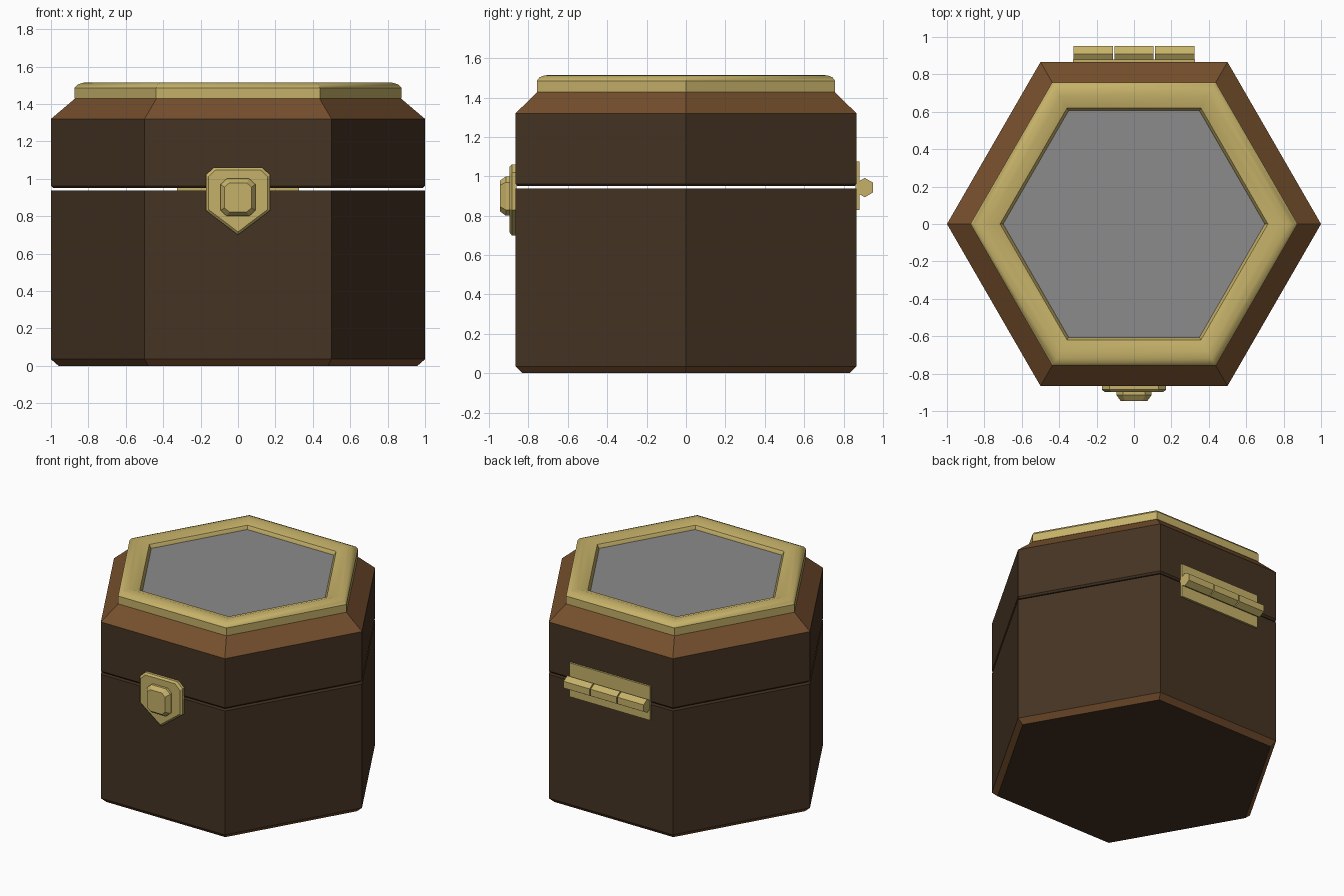
import bpy, bmesh
from math import cos, sin, pi, radians

cube = bpy.data.objects.get("Cube")
if cube:
    bpy.data.objects.remove(cube)


def material(name, rgb):
    m = bpy.data.materials.new(name)
    m.use_nodes = True
    m.diffuse_color = (*rgb, 1)
    m.node_tree.nodes["Principled BSDF"].inputs["Base Color"].default_value = (*rgb, 1)
    return m


dark_wood = material("dark wood", (0.06, 0.034, 0.017))
warm_wood = material("warm wood", (0.18, 0.078, 0.026))
brass = material("brass", (0.56, 0.44, 0.14))
glass = material("grey panel", (0.26, 0.26, 0.26))


def loft(name, rings, mats, closed=False):
    """Join equal-sized point rings; cap the ends or close the loop."""
    bm = bmesh.new()
    loops = [[bm.verts.new(p) for p in ring] for ring in rings]
    n = len(loops[0])
    pairs = list(zip(loops, loops[1:]))
    if closed:
        pairs.append((loops[-1], loops[0]))
    else:
        bm.faces.new(loops[0])
        bm.faces.new(loops[-1])
    for a, b in pairs:
        for i in range(n):
            j = (i + 1) % n
            bm.faces.new((a[i], a[j], b[j], b[i]))
    bmesh.ops.recalc_face_normals(bm, faces=bm.faces)
    mesh = bpy.data.meshes.new(name)
    bm.to_mesh(mesh)
    bm.free()
    obj = bpy.data.objects.new(name, mesh)
    bpy.context.collection.objects.link(obj)
    for m in mats:
        mesh.materials.append(m)
    return obj


def hexagon(r, z):
    return [(r * cos(i * pi / 3), r * sin(i * pi / 3), z) for i in range(6)]


def hex_part(name, profile, mats, closed=False):
    return loft(name, [hexagon(r, z) for r, z in profile], mats, closed)


def paint_slopes(obj):
    """Chamfered faces, neither upright nor flat, take the second colour."""
    for f in obj.data.polygons:
        f.material_index = int(0.2 < abs(f.normal.z) < 0.95)


# Box and lid
box = hex_part("box_body", [(0.96, 0), (1, 0.035), (1, 0.938)], [dark_wood, warm_wood])
paint_slopes(box)
hex_part("lid_side", [(0.988, 0.95), (1, 0.962), (1, 1.32)], [dark_wood])
hex_part("lid_slope", [(1, 1.32), (0.87, 1.43)], [warm_wood])

# Rounded frame around the lid panel
frame = hex_part("lid_frame", [(0.875, 1.428), (0.875, 1.485), (0.859, 1.503), (0.831, 1.513),
                               (0.785, 1.515), (0.716, 1.496), (0.698, 1.47), (0.698, 1.428)],
                 [brass], closed=True)
bpy.ops.object.select_all(action="DESELECT")
frame.select_set(True)
bpy.context.view_layer.objects.active = frame
bpy.ops.object.shade_smooth_by_angle(angle=radians(35))
hex_part("lid_panel", [(0.70, 1.43), (0.70, 1.472)], [glass])


# Clasp on the front
def outline(half, y, centre, scale):
    pts = half + [(-x, z) for x, z in reversed(half) if x > 0]
    return [(x * scale, y, centre + (z - centre) * scale) for x, z in pts]


shield = [(0, 0.70), (0.172, 0.83), (0.172, 1.02), (0.13, 1.06)]
loft("clasp_plate", [outline(shield, y, 0.9, s)
                     for y, s in ((-0.86, 1), (-0.885, 1), (-0.897, 0.92))], [brass])
button = [(0.06, 0.80), (0.093, 0.83), (0.093, 0.97), (0.06, 1.0)]
loft("clasp_button", [outline(button, y, 0.9, s)
                      for y, s in ((-0.89, 1), (-0.915, 1), (-0.945, 0.78))], [brass])

# Hinge on the back
leaf = [(0.325, 0.828), (0.325, 1.075)]
loft("hinge_plate", [outline(leaf, y, 0.95, 1) for y in (0.862, 0.88)], [brass])
for i in (-1, 0, 1):
    ends = [[(x, 0.908 + 0.049 * cos(a * pi / 3 + pi / 6), 0.943 + 0.049 * sin(a * pi / 3 + pi / 6))
             for a in range(6)] for x in (i * 0.218 - 0.105, i * 0.218 + 0.105)]
    loft(f"hinge_knuckle_{i + 2}", ends, [brass])
